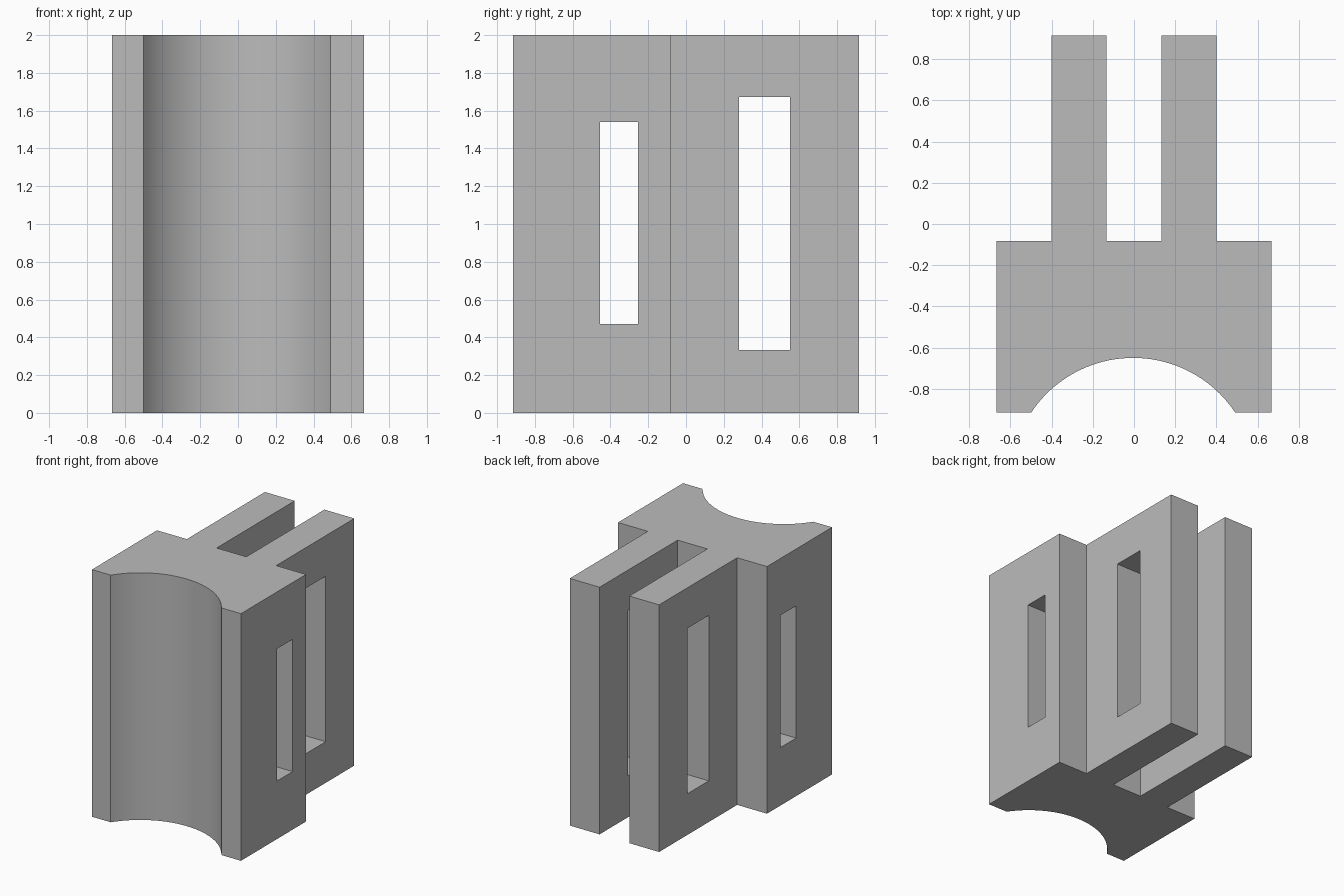
import bpy, bmesh, math

cube = bpy.data.objects.get("Cube")
if cube:
    bpy.data.objects.remove(cube, do_unlink=True)

H, W, D, STEP = 2.0, 0.667, 0.915, -0.083

grey = bpy.data.materials.new("plain grey")
grey.use_nodes = True
grey.diffuse_color = (0.5, 0.5, 0.5, 1)
grey.node_tree.nodes["Principled BSDF"].inputs["Base Color"].default_value = grey.diffuse_color


def extrude_profile(name, points, z0, z1):
    """Upright prism from a counter-clockwise outline."""
    bm = bmesh.new()
    face = bm.faces.new([bm.verts.new((x, y, z0)) for x, y in points])
    top = bmesh.ops.extrude_face_region(bm, geom=[face])["geom"]
    bmesh.ops.translate(bm, vec=(0, 0, z1 - z0),
                        verts=[v for v in top if isinstance(v, bmesh.types.BMVert)])
    bmesh.ops.recalc_face_normals(bm, faces=bm.faces)
    mesh = bpy.data.meshes.new(name)
    bm.to_mesh(mesh)
    bm.free()
    mesh.materials.append(grey)
    obj = bpy.data.objects.new(name, mesh)
    bpy.context.collection.objects.link(obj)
    return obj


def box(name, x0, x1, y0, y1, z0=0, z1=H):
    return extrude_profile(name, [(x0, y0), (x1, y0), (x1, y1), (x0, y1)], z0, z1)


def cut_slot(obj, y0, y1, z0, z1):
    """Cut a rectangular window through the part from side to side."""
    cutter = box("slot_cutter", -1, 1, y0, y1, z0, z1)
    cutter.hide_render = True
    mod = obj.modifiers.new("slot", "BOOLEAN")
    mod.operation, mod.solver, mod.object = "DIFFERENCE", "EXACT", cutter
    bpy.ops.object.select_all(action="DESELECT")
    bpy.context.view_layer.objects.active = obj
    obj.select_set(True)
    bpy.ops.object.modifier_apply(modifier=mod.name)
    bpy.data.objects.remove(cutter, do_unlink=True)
    bpy.ops.object.shade_smooth_by_angle(angle=math.radians(30))


# Main block with a round channel down the front
half, depth, cx, steps = 0.495, 0.265, -0.004, 40
radius = (half ** 2 + depth ** 2) / (2 * depth)
cy = -D + depth - radius
span = math.asin(half / radius)
arc = [(cx + radius * math.sin(a), cy + radius * math.cos(a))
       for a in (-span + 2 * span * i / steps for i in range(steps + 1))]
block = extrude_profile(
    "main_block", [(-W, -D)] + arc + [(W, -D), (W, STEP), (-W, STEP)], 0, H)
cut_slot(block, -0.455, -0.255, 0.47, 1.54)

# Two upright slabs at the back
for name, x0, x1 in (("right_slab", -0.4, -0.133), ("left_slab", 0.133, 0.4)):
    slab = box(name, x0, x1, STEP, D)
    cut_slot(slab, 0.28, 0.55, 0.333, 1.672)
